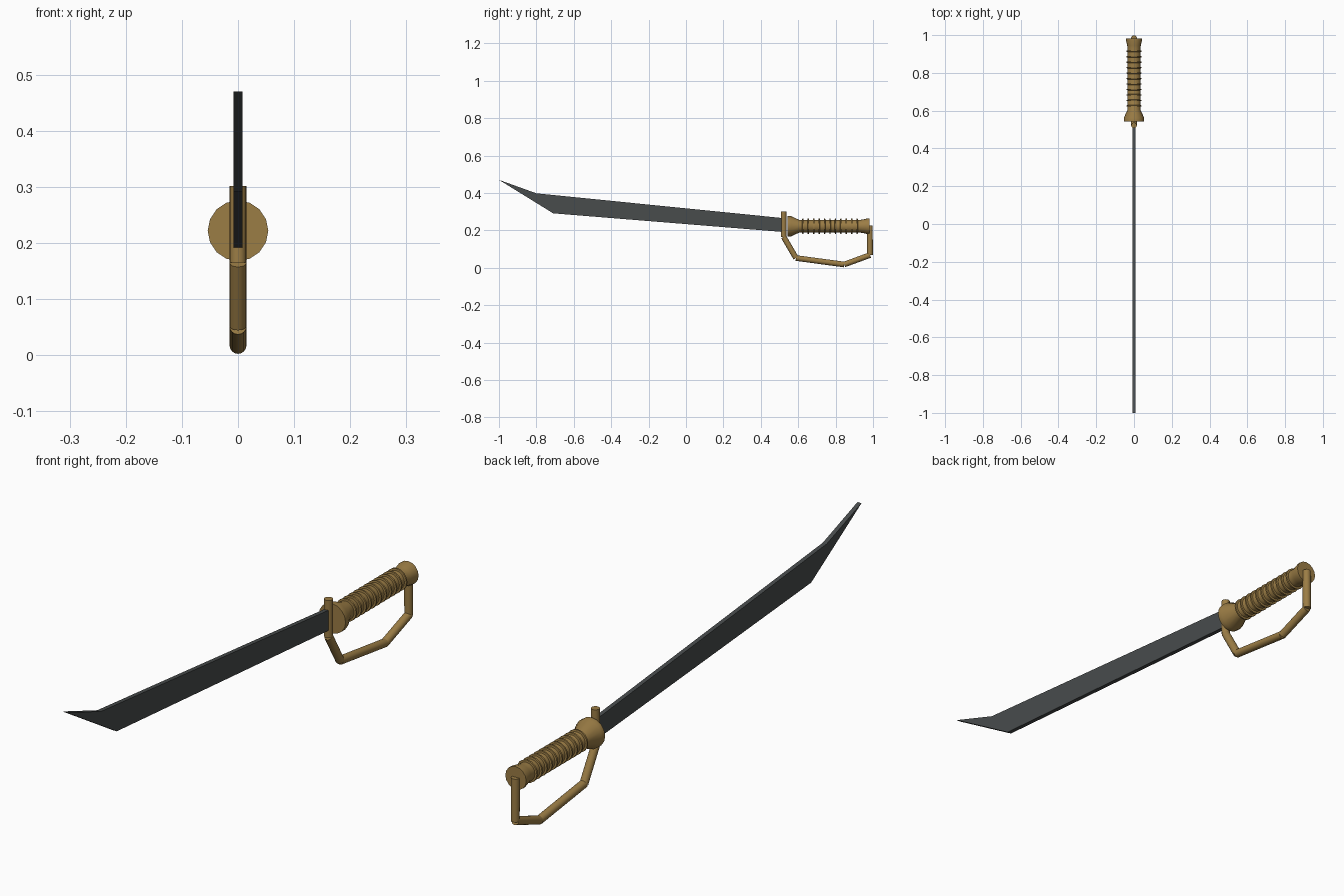
import bpy, bmesh, math
from mathutils import Vector

if "Cube" in bpy.data.objects:
    bpy.data.objects.remove(bpy.data.objects["Cube"])


def material(name, color):
    m = bpy.data.materials.new(name)
    m.diffuse_color = (*color, 1)
    m.use_nodes = True
    m.node_tree.nodes["Principled BSDF"].inputs["Base Color"].default_value = m.diffuse_color
    return m


brass = material("brass", (0.33, 0.205, 0.06))
steel = material("dark steel", (0.065, 0.072, 0.073))


def add_object(name, bm, mat, smooth=True):
    bmesh.ops.recalc_face_normals(bm, faces=bm.faces)
    mesh = bpy.data.meshes.new(name)
    bm.to_mesh(mesh)
    bm.free()
    mesh.materials.append(mat)
    ob = bpy.data.objects.new(name, mesh)
    bpy.context.collection.objects.link(ob)
    if smooth:
        bpy.context.view_layer.objects.active = ob
        ob.select_set(True)
        bpy.ops.object.shade_smooth_by_angle(angle=math.radians(40))
        ob.select_set(False)
    return ob


def lathe(name, profile, z, sides=16):
    """Revolve (y, radius) points about a line along y at height z."""
    bm = bmesh.new()
    rings = []
    for y, r in profile:
        rings.append([bm.verts.new((r * math.cos(a), y, z + r * math.sin(a)))
                      for a in (2 * math.pi * i / sides for i in range(sides))])
    for a, b in zip(rings, rings[1:]):
        for i in range(sides):
            j = (i + 1) % sides
            bm.faces.new((a[i], a[j], b[j], b[i]))
    bm.faces.new(rings[0])
    bm.faces.new(rings[-1])
    return add_object(name, bm, brass)


# blade: flat plate with an upswept tip
bm = bmesh.new()
outline = [(-1, 0.47), (-0.8, 0.398), (0.525, 0.265), (0.525, 0.191), (-0.71, 0.291)]
face = bm.faces.new([bm.verts.new((-0.008, y, z)) for y, z in outline])
ext = bmesh.ops.extrude_face_region(bm, geom=[face])
bmesh.ops.translate(bm, vec=(0.016, 0, 0),
                    verts=[v for v in ext["geom"] if isinstance(v, bmesh.types.BMVert)])
add_object("blade", bm, steel, smooth=False)

# grip with flared collar and pommel
AXIS = 0.222
lathe("grip", [(0.543, 0.054), (0.562, 0.054), (0.605, 0.034), (0.93, 0.034),
               (0.945, 0.036), (0.97, 0.042), (0.981, 0.042)], AXIS)

# raised rings round the grip
for i in range(11):
    y = 0.625 + i * 0.029
    lathe(f"grip_ring_{i + 1}", [(y - 0.004, 0.034), (y - 0.003, 0.041),
                                 (y + 0.003, 0.041), (y + 0.004, 0.034)], AXIS)

# knuckle guard: straight rods joined end to end
path = [(0.522, 0.302), (0.522, 0.165), (0.588, 0.052), (0.846, 0.0175),
        (0.984, 0.068), (0.983, 0.225)]
for i, (p, q) in enumerate(zip(path, path[1:])):
    a, b = Vector((0, *p)), Vector((0, *q))
    d = b - a
    bm = bmesh.new()
    bmesh.ops.create_cone(bm, cap_ends=True, segments=16, radius1=0.015,
                          radius2=0.015, depth=d.length)
    rot = d.to_track_quat('Z', 'X').to_matrix().to_4x4()
    rot.translation = (a + b) / 2
    bmesh.ops.transform(bm, matrix=rot, verts=bm.verts)
    add_object(f"guard_rod_{i + 1}", bm, brass)
